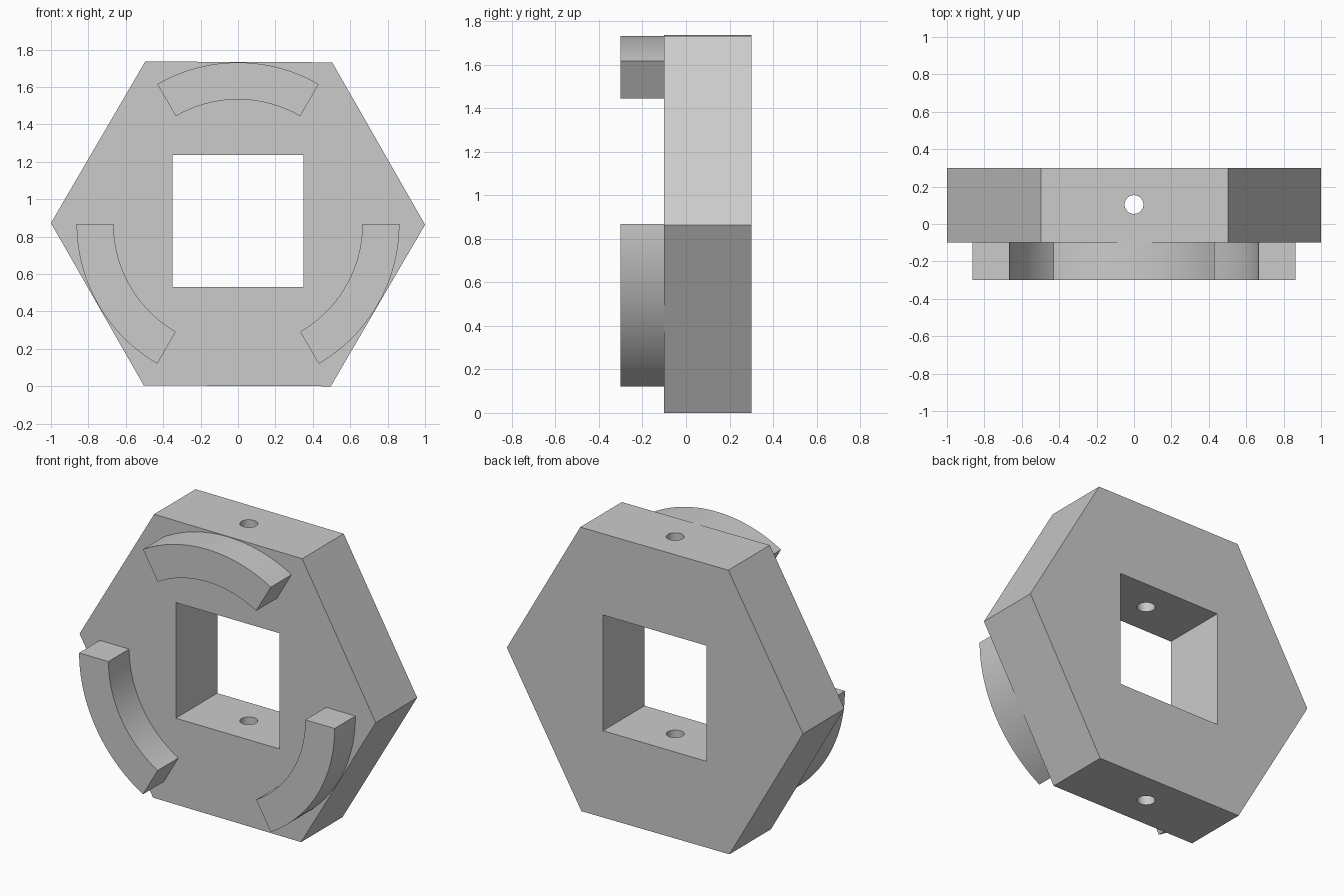
import bpy, bmesh
from math import cos, sin, pi, radians
from mathutils import Matrix

cube = bpy.data.objects.get("Cube")
if cube:
    bpy.data.objects.remove(cube)

CENTRE_Z = 0.868
BACK, FACE, FRONT = 0.3, -0.1, -0.3

grey = bpy.data.materials.new("plain grey")
grey.use_nodes = True
colour = (0.6, 0.6, 0.6, 1)
grey.diffuse_color = colour
grey.node_tree.nodes["Principled BSDF"].inputs["Base Color"].default_value = colour


def add_object(name, bm):
    bmesh.ops.recalc_face_normals(bm, faces=bm.faces)
    mesh = bpy.data.meshes.new(name)
    bm.to_mesh(mesh)
    bm.free()
    mesh.materials.append(grey)
    obj = bpy.data.objects.new(name, mesh)
    bpy.context.collection.objects.link(obj)
    return obj


def prism(name, outline, y0, y1):
    """Extrude an x-z outline from y0 to y1."""
    bm = bmesh.new()
    face = bm.faces.new([bm.verts.new((x, y0, z)) for x, z in outline])
    new = bmesh.ops.extrude_face_region(bm, geom=[face])["geom"]
    verts = [v for v in new if isinstance(v, bmesh.types.BMVert)]
    bmesh.ops.translate(bm, verts=verts, vec=(0, y1 - y0, 0))
    return add_object(name, bm)


def polar(radius, degrees):
    a = radians(degrees)
    return radius * cos(a), CENTRE_Z + radius * sin(a)


def smooth(obj):
    bpy.ops.object.select_all(action="DESELECT")
    obj.select_set(True)
    bpy.context.view_layer.objects.active = obj
    bpy.ops.object.shade_smooth_by_angle(angle=radians(30))


# Hexagonal body
body = prism("hex_body", [polar(1, 60 * i - 0.25) for i in range(6)], FACE, BACK)

# Cutters: square window and vertical pin hole
window = prism("window_cutter", [(-0.35, 0.53), (0.35, 0.53), (0.35, 1.236), (-0.35, 1.236)],
               FACE - 0.2, BACK + 0.2)
bm = bmesh.new()
bmesh.ops.create_cone(bm, cap_ends=True, segments=48, radius1=0.05, radius2=0.05,
                      depth=3, matrix=Matrix.Translation((0, 0.104, CENTRE_Z)))
pin = add_object("pin_hole_cutter", bm)

for cutter in (window, pin):
    cutter.hide_render = True
    cutter.hide_viewport = True
    cut = body.modifiers.new(cutter.name, "BOOLEAN")
    cut.operation = "DIFFERENCE"
    cut.solver = "EXACT"
    cut.object = cutter
smooth(body)

# Three raised arc jaws, each spanning a sixth of a ring
STEPS = 32
for name, start in (("top_jaw", 60), ("right_jaw", 180), ("left_jaw", 300)):
    angles = [start + 60 * i / STEPS for i in range(STEPS + 1)]
    outline = [polar(0.863, a) for a in angles] + [polar(0.665, a) for a in reversed(angles)]
    smooth(prism(name, outline, FRONT, FACE))
